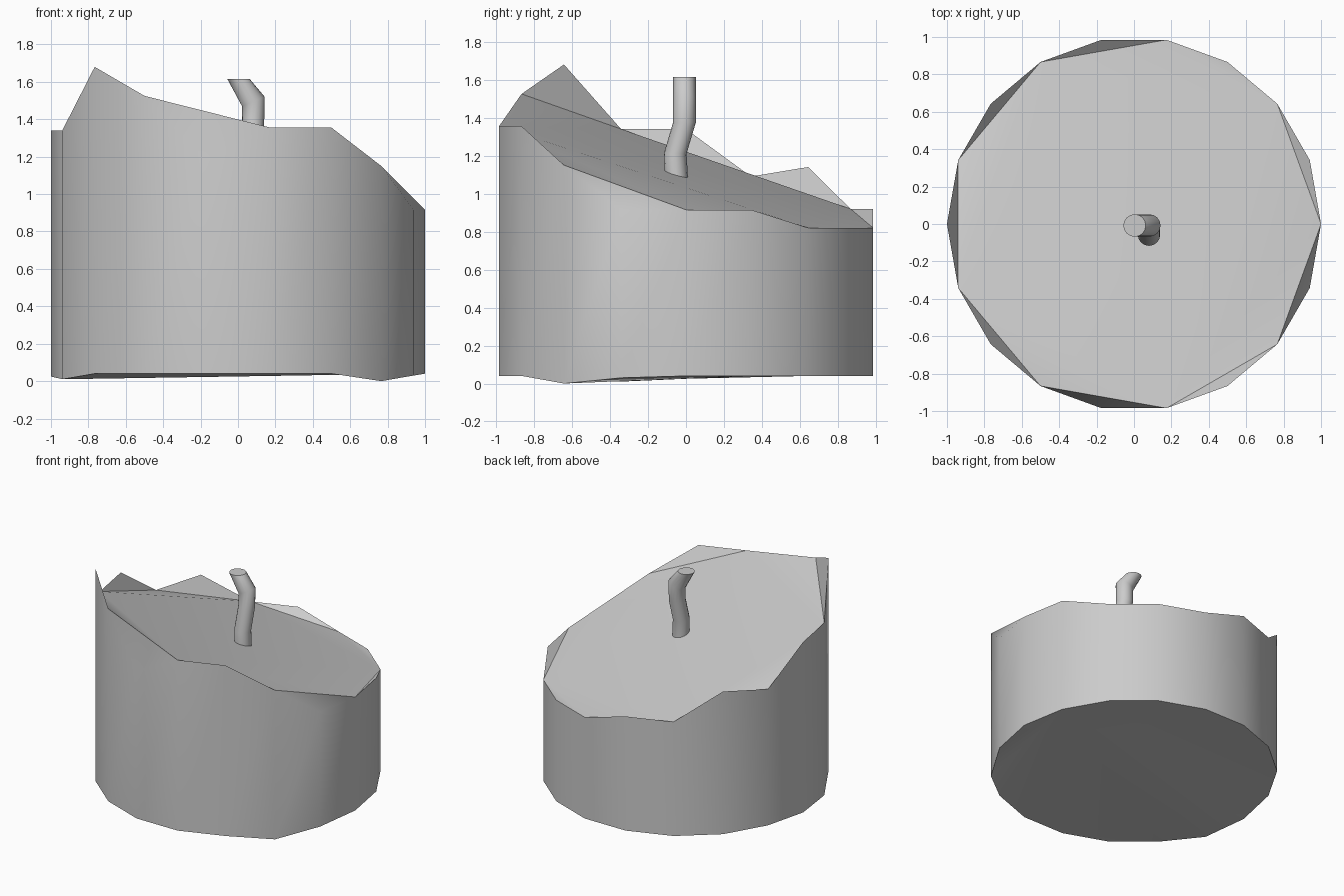
import bpy, bmesh
from math import sin, cos, pi, radians

if "Cube" in bpy.data.objects:
    bpy.data.objects.remove(bpy.data.objects["Cube"])


def finish(bm, name, angle):
    bmesh.ops.recalc_face_normals(bm, faces=bm.faces)
    mesh = bpy.data.meshes.new(name)
    bm.to_mesh(mesh)
    bm.free()
    ob = bpy.data.objects.new(name, mesh)
    bpy.context.collection.objects.link(ob)
    bpy.ops.object.select_all(action='DESELECT')
    ob.select_set(True)
    bpy.context.view_layer.objects.active = ob
    bpy.ops.object.shade_smooth_by_angle(angle=radians(angle))
    return ob


def bridge(bm, low, high):
    n = len(low)
    for i in range(n):
        j = (i + 1) % n
        bm.faces.new((low[i], low[j], high[j], high[i]))


# Wax body: 18-sided drum with an unevenly melted rim
rim = [.915, .915, .82, .82, .82, .92, .92, 1.14, 1.09,
       1.34, 1.34, 1.68, 1.525, 1.18, 1.355, 1.355, 1.15, .915]
foot = [.04] * 18
foot[9], foot[10], foot[16], foot[17] = .025, .01, 0, .03
bm = bmesh.new()


def ring18(heights):
    return [bm.verts.new((cos(i * pi / 9), sin(i * pi / 9), z))
            for i, z in enumerate(heights)]


low, high = ring18(foot), ring18(rim)
bridge(bm, low, high)

# Melted top surface: raised and sunken corners around the main slope
patches = [(6, 7, 8), (8, 9, 10), (6, 8, 10), (10, 11, 12), (12, 13, 14),
           (10, 12, 14), (6, 10, 14), (14, 15, 16), (16, 17, 0),
           (0, 1, 2), (2, 3, 4), (4, 5, 6), (0, 14, 16),
           (2, 4, 6), (2, 6, 14), (0, 2, 14)]
for p in patches:
    bm.faces.new([high[i] for i in p])
base = bm.faces.new(low)
bmesh.ops.triangulate(bm, faces=[base])
finish(bm, "wax_body", 35)

# Wick: bent tube, (x, y, z, tilt of the ring along x)
path = [(.08, -.045, 1.0, 0), (.08, -.057, 1.21, 0), (.08, -.008, 1.375, 0),
        (.082, -.008, 1.495, .43), (.003, -.008, 1.615, 0)]
bm = bmesh.new()
n, r = 16, .06
rings = []
for x, y, z, tilt in path:
    rings.append([bm.verts.new((x + r * cos(a), y + r * sin(a), z + tilt * r * cos(a)))
                  for a in (2 * pi * i / n for i in range(n))])
for a, b in zip(rings, rings[1:]):
    bridge(bm, a, b)
bm.faces.new(rings[0])
bm.faces.new(rings[-1])
finish(bm, "wick", 40)
